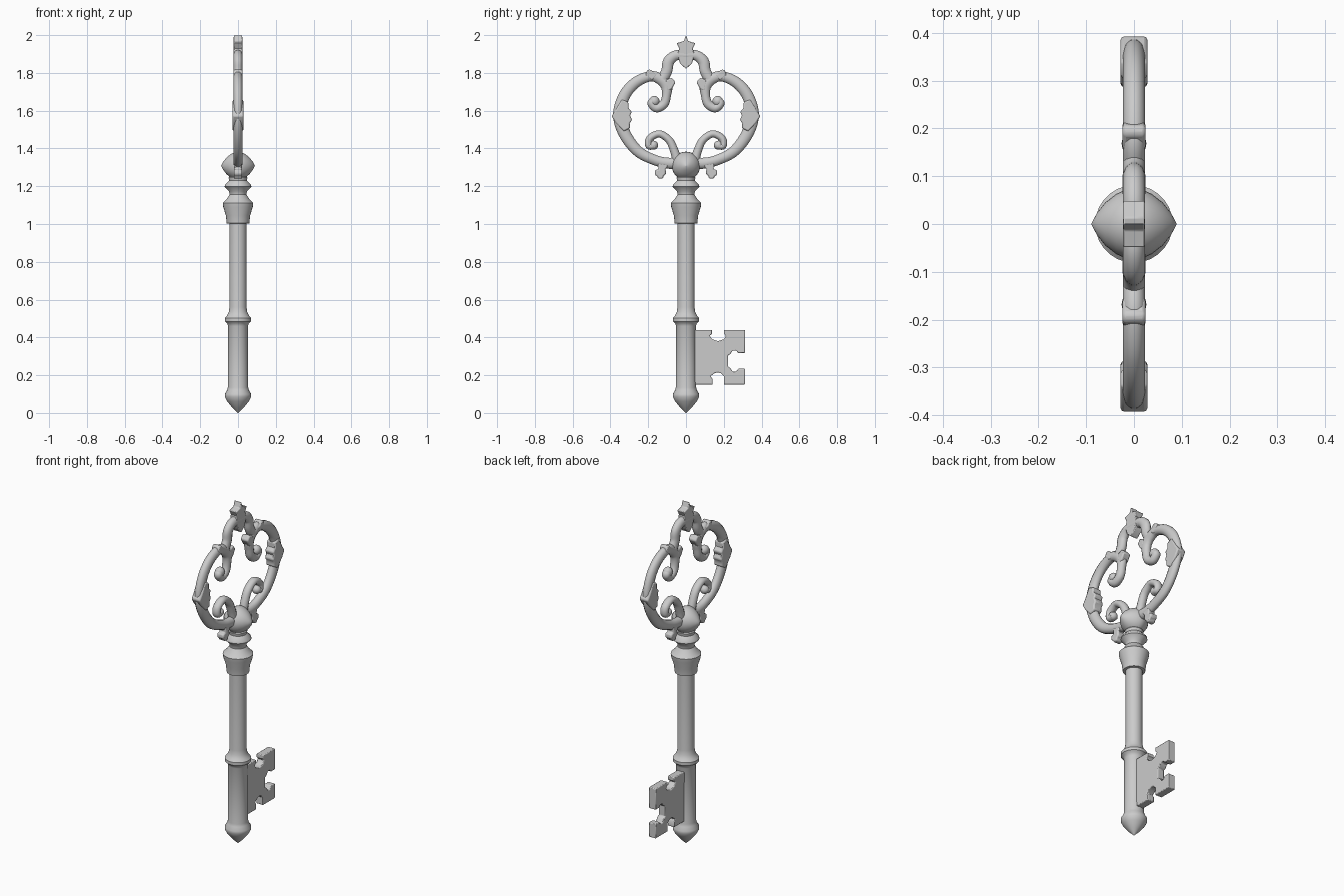
import bpy, bmesh, math
from mathutils import Vector


def finish(name, bm, angle=40, bevel=0):
    bmesh.ops.recalc_face_normals(bm, faces=bm.faces[:])
    me = bpy.data.meshes.new(name)
    bm.to_mesh(me)
    bm.free()
    ob = bpy.data.objects.new(name, me)
    bpy.context.collection.objects.link(ob)
    if bevel:
        m = ob.modifiers.new("Bevel", 'BEVEL')
        m.width, m.segments, m.limit_method = bevel, 2, 'ANGLE'
        m.angle_limit = math.radians(50)
    bpy.ops.object.select_all(action='DESELECT')
    ob.select_set(True)
    bpy.context.view_layer.objects.active = ob
    bpy.ops.object.shade_smooth_by_angle(angle=math.radians(angle))
    return ob


def skin(bm, rings):
    """Join rings of equal vertex count and cap both ends."""
    vs = [[bm.verts.new(p) for p in r] for r in rings]
    n = len(vs[0])
    for a, b in zip(vs, vs[1:]):
        for i in range(n):
            bm.faces.new((a[i], a[(i + 1) % n], b[(i + 1) % n], b[i]))
    bm.faces.new(vs[0])
    bm.faces.new(vs[-1])


def lathe(name, profile, axis='z', centre=(0, 0, 0), seg=28):
    bm = bmesh.new()
    rings = []
    for r, h in profile:
        ring = []
        for i in range(seg):
            a = 2 * math.pi * i / seg
            u, v = r * math.cos(a), r * math.sin(a)
            ring.append(Vector((u, v, h) if axis == 'z' else (h, u, v)) + Vector(centre))
        rings.append(ring)
    skin(bm, rings)
    return finish(name, bm)


def smooth_path(pts, steps=7):
    """Catmull-Rom through (y, z, half width) points."""
    p = [Vector(q) for q in pts]
    p = [2 * p[0] - p[1]] + p + [2 * p[-1] - p[-2]]
    out = []
    for i in range(1, len(p) - 2):
        a, b, c, d = p[i - 1:i + 3]
        for k in range(steps):
            t = k / steps
            out.append(0.5 * (2 * b + (c - a) * t + (2 * a - 5 * b + 4 * c - d) * t * t
                              + (3 * b - a - 3 * c + d) * t ** 3))
    return out + [p[-2]]


def sweep(name, pts, side, depth=0.024):
    """Scroll bar with a rounded section, lying in the yz plane."""
    path = smooth_path(pts)
    rings = []
    for i, q in enumerate(path):
        t = path[min(i + 1, len(path) - 1)] - path[max(i - 1, 0)]
        n = Vector((-t.y, t.x)).normalized()
        ring = []
        for k in range(12):
            a = math.pi / 6 * (k + 0.5)
            w = q.z * math.cos(a)
            ring.append((depth * math.sin(a), side * (q.x + n.x * w), q.y + n.y * w))
        rings.append(ring)
    bm = bmesh.new()
    skin(bm, rings)
    return finish(name, bm, 60)


def plate(name, outline, half, side=1, bevel=0.007):
    bm = bmesh.new()
    skin(bm, [[(x, side * y, z) for y, z in outline] for x in (-half, half)])
    return finish(name, bm, 40, bevel)


def bead(name, y, z, r, depth, sy=1.0):
    bm = bmesh.new()
    bmesh.ops.create_uvsphere(bm, u_segments=16, v_segments=10, radius=1)
    for v in bm.verts:
        v.co = Vector((v.co.x * depth, y + v.co.y * r * sy, z + v.co.z * r))
    return finish(name, bm, 60)


# Turned shaft with pointed foot, middle ring and moulded collar
lathe("shaft", [
    (0.001, 0), (0.03, 0.028), (0.058, 0.062), (0.07, 0.085), (0.07, 0.1), (0.058, 0.12),
    (0.054, 0.135), (0.052, 0.46), (0.058, 0.475), (0.07, 0.485), (0.07, 0.502),
    (0.057, 0.517), (0.049, 0.535), (0.045, 0.56), (0.045, 1.003), (0.06, 1.004),
    (0.064, 1.045), (0.078, 1.09), (0.081, 1.112), (0.062, 1.13), (0.045, 1.155),
    (0.047, 1.172), (0.071, 1.198), (0.069, 1.208), (0.047, 1.23), (0.05, 1.246),
    (0.03, 1.27)])

# Lens-shaped knob between shaft and bow
lathe("knob", [(0.001, -0.089), (0.022, -0.078), (0.045, -0.06), (0.063, -0.037),
               (0.073, -0.015), (0.075, 0), (0.073, 0.015), (0.063, 0.037),
               (0.045, 0.06), (0.022, 0.078), (0.001, 0.089)], 'x', (0, 0, 1.308))

# Notched bit
plate("bit", [
    (0.03, 0.44), (0.138, 0.44), (0.138, 0.42), (0.125, 0.408), (0.14, 0.39), (0.17, 0.38),
    (0.2, 0.39), (0.212, 0.408), (0.2, 0.42), (0.2, 0.44), (0.312, 0.44), (0.312, 0.318),
    (0.277, 0.318), (0.265, 0.33), (0.247, 0.33), (0.235, 0.312), (0.222, 0.305),
    (0.222, 0.245), (0.235, 0.238), (0.247, 0.218), (0.265, 0.218), (0.277, 0.235),
    (0.312, 0.235), (0.312, 0.15), (0.2, 0.15), (0.2, 0.195), (0.185, 0.21), (0.168, 0.215),
    (0.15, 0.21), (0.13, 0.195), (0.14, 0.18), (0.14, 0.15), (0.03, 0.15)], 0.022, bevel=0.004)

# Bow: each half is a C scroll, a lower curl, a top arch and leaf details
for side, tag in ((1, "right"), (-1, "left")):
    sweep("c_scroll_" + tag, [
        (0.04, 1.325, 0.03), (0.095, 1.322, 0.03), (0.164, 1.338, 0.028), (0.254, 1.385, 0.03),
        (0.323, 1.475, 0.033), (0.352, 1.575, 0.035), (0.328, 1.676, 0.032),
        (0.268, 1.748, 0.03), (0.19, 1.782, 0.028), (0.138, 1.768, 0.03), (0.104, 1.735, 0.033),
        (0.103, 1.685, 0.025), (0.116, 1.637, 0.025), (0.155, 1.614, 0.024),
        (0.183, 1.638, 0.022), (0.168, 1.655, 0.02)], side)
    bead("upper_curl_end_" + tag, side * 0.168, 1.65, 0.028, 0.026)
    sweep("lower_curl_" + tag, [
        (0.045, 1.33, 0.025), (0.063, 1.39, 0.023), (0.09, 1.445, 0.021), (0.142, 1.477, 0.02),
        (0.192, 1.452, 0.02), (0.196, 1.414, 0.019), (0.165, 1.412, 0.017)], side)
    bead("lower_curl_end_" + tag, side * 0.172, 1.417, 0.024, 0.025)
    sweep("top_arch_" + tag, [
        (0.125, 1.765, 0.03), (0.102, 1.81, 0.03), (0.092, 1.86, 0.031),
        (0.055, 1.892, 0.028), (0.0, 1.893, 0.03)], side)
    # leaf on the inner edge of the C, with a nib poking out
    plate("inner_leaf_" + tag, [
        (0.34, 1.66), (0.305, 1.645), (0.305, 1.615), (0.287, 1.595), (0.296, 1.575),
        (0.285, 1.552), (0.298, 1.532), (0.296, 1.508), (0.33, 1.49), (0.372, 1.535),
        (0.394, 1.572), (0.374, 1.6)], 0.028, side)
    plate("top_nib_" + tag, [(0.15, 1.79), (0.17, 1.8), (0.187, 1.818), (0.205, 1.815),
                             (0.215, 1.785), (0.18, 1.76)], 0.024, side)
    plate("arch_nib_" + tag, [(0.075, 1.775), (0.055, 1.75), (0.075, 1.715), (0.1, 1.7),
                              (0.11, 1.76)], 0.024, side)
    # small lobed leaf under the bow
    plate("lower_leaf_" + tag, [
        (0.09, 1.315), (0.108, 1.29), (0.105, 1.265), (0.118, 1.255), (0.122, 1.24),
        (0.147, 1.24), (0.152, 1.252), (0.166, 1.262), (0.164, 1.285), (0.145, 1.29),
        (0.15, 1.325)], 0.022, side)

# Pointed finial with an inner spike
half = [(0.012, 1.968), (0.05, 1.957), (0.036, 1.93), (0.045, 1.895), (0.032, 1.85)]
plate("finial", [(0, 2.0)] + half + [(0, 1.822)] + [(-y, z) for y, z in half[::-1]],
      0.023, bevel=0.004)
